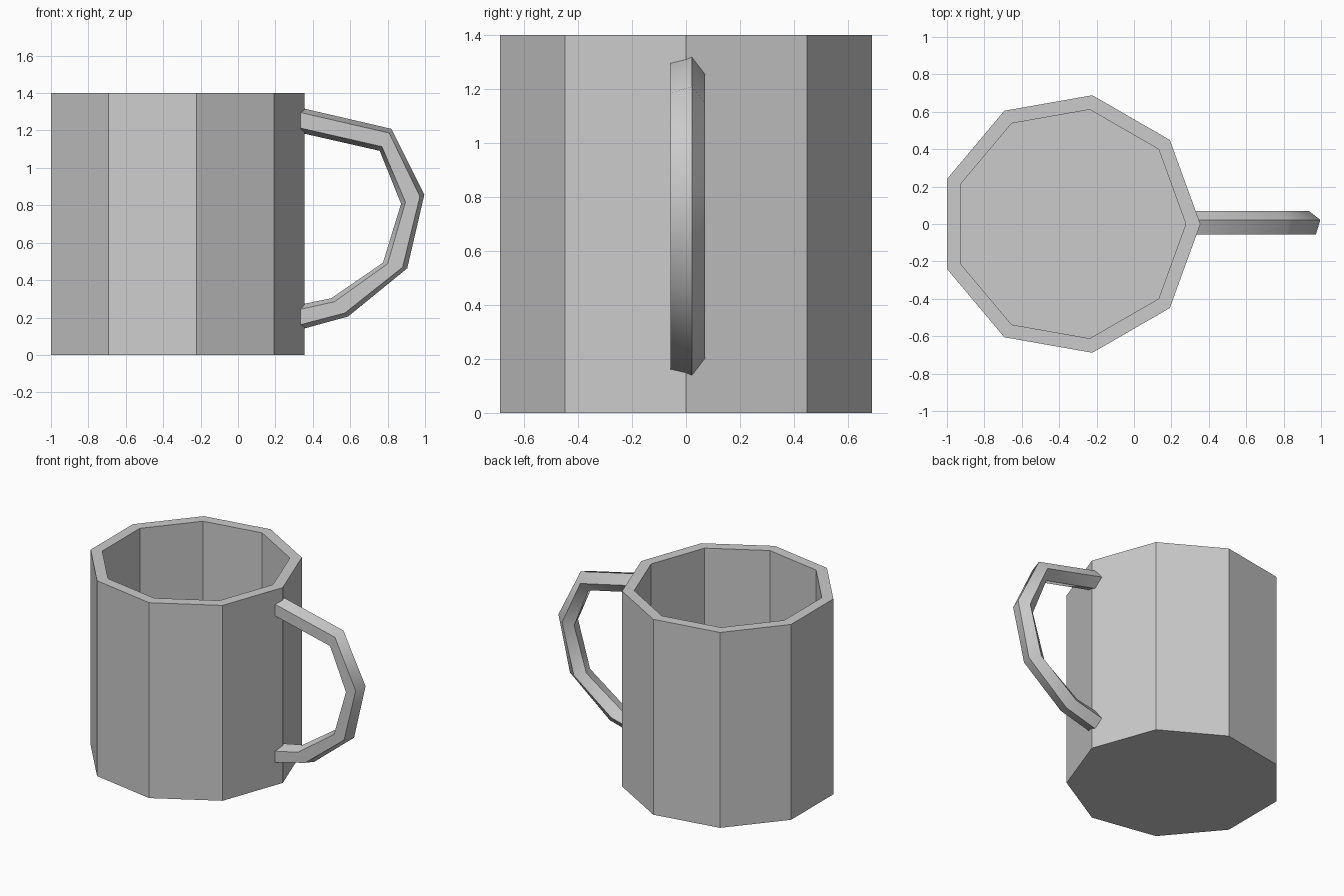
import bpy, bmesh
from math import cos, sin, pi, radians
from mathutils import Vector

cube = bpy.data.objects.get("Cube")
if cube:
    bpy.data.objects.remove(cube, do_unlink=True)

grey = bpy.data.materials.new("light_grey")
grey.use_nodes = True
colour = (0.6, 0.6, 0.6, 1)
grey.diffuse_color = colour
grey.node_tree.nodes["Principled BSDF"].inputs["Base Color"].default_value = colour


def finish(name, bm):
    bmesh.ops.recalc_face_normals(bm, faces=bm.faces)
    mesh = bpy.data.meshes.new(name)
    bm.to_mesh(mesh)
    bm.free()
    mesh.materials.append(grey)
    obj = bpy.data.objects.new(name, mesh)
    bpy.context.collection.objects.link(obj)
    return obj


def loft(name, rings):
    """Skin a list of point rings and cap both ends."""
    bm = bmesh.new()
    loops = [[bm.verts.new(p) for p in ring] for ring in rings]
    n = len(loops[0])
    for a, b in zip(loops, loops[1:]):
        for i in range(n):
            j = (i + 1) % n
            bm.faces.new((a[i], a[j], b[j], b[i]))
    bm.faces.new(loops[0])
    bm.faces.new(loops[-1])
    return finish(name, bm)


# Nine-sided cup: outer wall, rim, inner wall and floor
SIDES, CENTRE_X = 9, -0.344


def cup_ring(radius, z):
    return [Vector((CENTRE_X + radius * cos(2 * pi * i / SIDES),
                    radius * sin(2 * pi * i / SIDES), z)) for i in range(SIDES)]


OUTER, INNER, HEIGHT, FLOOR = 0.699, 0.621, 1.4, 0.08
loft("cup", [cup_ring(OUTER, 0), cup_ring(OUTER, HEIGHT),
             cup_ring(INNER, HEIGHT), cup_ring(INNER, FLOOR)])

# Five-sided handle: each station is x, z and the outward direction in degrees
stations = [(0.31, 1.26, 88), (0.789, 1.15, 62), (0.934, 0.832, 21),
            (0.84, 0.478, -13), (0.543, 0.254, -47), (0.31, 0.197, -86)]


def handle_ring(x, z, degrees, radius=0.07):
    out = Vector((cos(radians(degrees)), 0, sin(radians(degrees))))
    side = Vector((0, 1, 0))
    return [Vector((x, 0, z)) + radius * (side * cos(2 * pi * i / 5) + out * sin(2 * pi * i / 5))
            for i in range(5)]


handle = loft("handle", [handle_ring(*s) for s in stations])
bpy.ops.object.select_all(action="DESELECT")
handle.select_set(True)
bpy.context.view_layer.objects.active = handle
bpy.ops.object.shade_smooth_by_angle(angle=radians(55))
